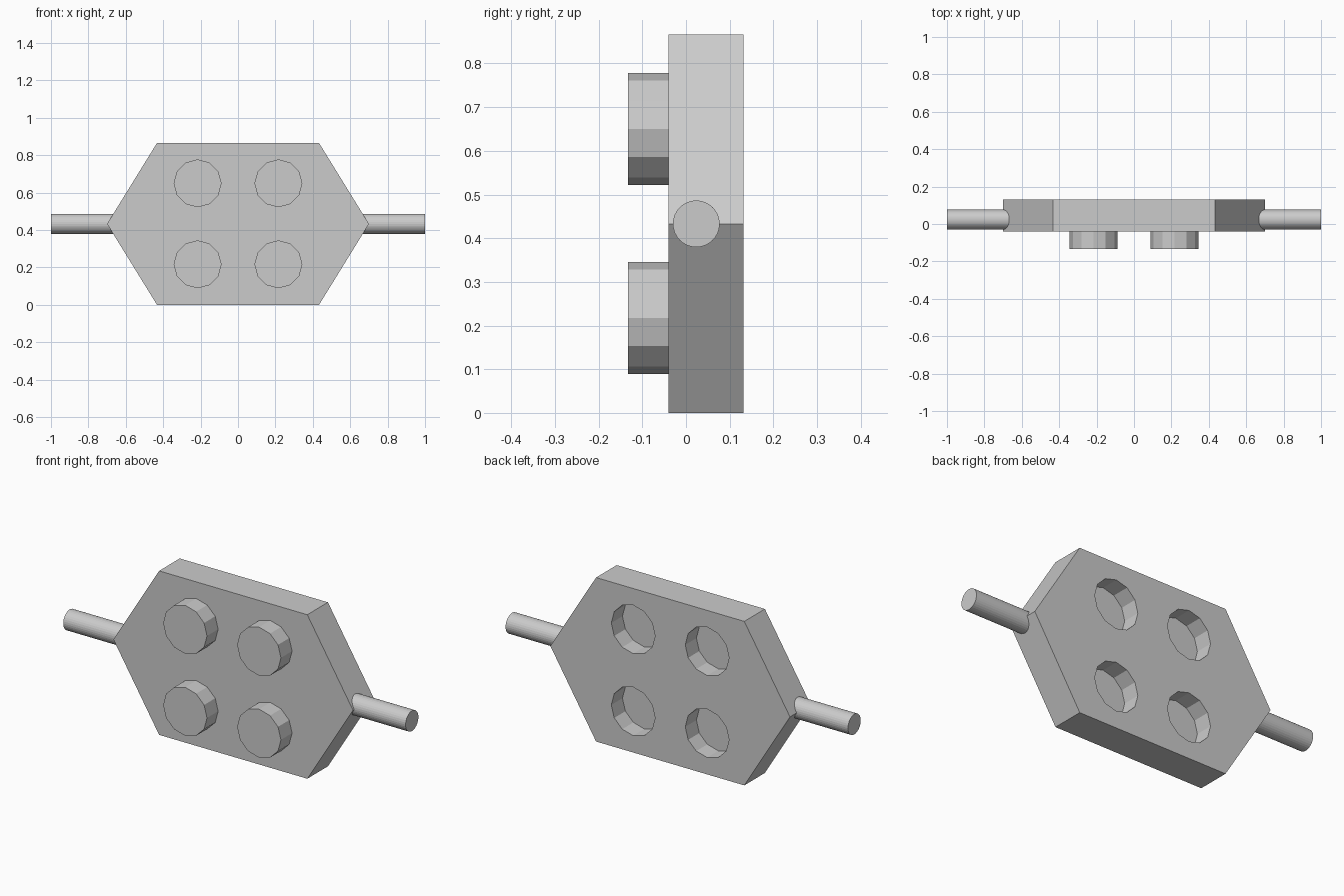
import bpy, bmesh
from math import pi

if "Cube" in bpy.data.objects:
    bpy.data.objects.remove(bpy.data.objects["Cube"])

FRONT, BACK = -0.04, 0.132      # plate faces in y
MID_Z = 0.433
STUD_R, STUD_H = 0.128, 0.093
SPOTS = [(x, z) for x in (-0.216, 0.216) for z in (0.217, 0.65)]


def cylinder(name, radius, sides, start, end, axis, a, b):
    """Cylinder along x (a=y, b=z) or along y (a=x, b=z)."""
    mid = (start + end) / 2
    loc = (mid, a, b) if axis == 'X' else (a, mid, b)
    rot = (0, pi / 2, 0) if axis == 'X' else (pi / 2, 0, pi / 2 * 0)
    # spin so that low-poly corners point along +-x and +-z
    bpy.ops.mesh.primitive_cylinder_add(vertices=sides, radius=radius,
                                        depth=end - start, location=loc, rotation=rot)
    obj = bpy.context.object
    obj.name = name
    return obj


# Hexagonal plate, extruded front to back
profile = [(-0.70, MID_Z), (-0.433, 0), (0.433, 0),
           (0.70, MID_Z), (0.433, 0.866), (-0.433, 0.866)]
bm = bmesh.new()
face = bm.faces.new([bm.verts.new((x, FRONT, z)) for x, z in profile])
ext = bmesh.ops.extrude_face_region(bm, geom=[face])
moved = [v for v in ext['geom'] if isinstance(v, bmesh.types.BMVert)]
bmesh.ops.translate(bm, verts=moved, vec=(0, BACK - FRONT, 0))
bmesh.ops.recalc_face_normals(bm, faces=bm.faces)
mesh = bpy.data.meshes.new("plate")
bm.to_mesh(mesh)
bm.free()
plate = bpy.data.objects.new("plate", mesh)
bpy.context.collection.objects.link(plate)

# Round pockets in the back, one behind each stud
for x, z in SPOTS:
    cutter = cylinder("pocket_cutter", STUD_R, 12, BACK - STUD_H, BACK + 0.05, 'Y', x, z)
    cutter.hide_render = True
    mod = plate.modifiers.new("pocket", 'BOOLEAN')
    mod.operation = 'DIFFERENCE'
    mod.solver = 'EXACT'
    mod.object = cutter
    bpy.context.view_layer.objects.active = plate
    bpy.ops.object.modifier_apply(modifier=mod.name)
    bpy.data.objects.remove(cutter)

# Studs on the front, sunk slightly into the plate
for x, z in SPOTS:
    cylinder("stud", STUD_R, 12, FRONT - STUD_H, FRONT + 0.01, 'Y', x, z)

# Side bars
for name, start, end in (("left_bar", -1, -0.62), ("right_bar", 0.62, 1)):
    cylinder(name, 0.0535, 32, start, end, 'X', 0.0235, MID_Z)
